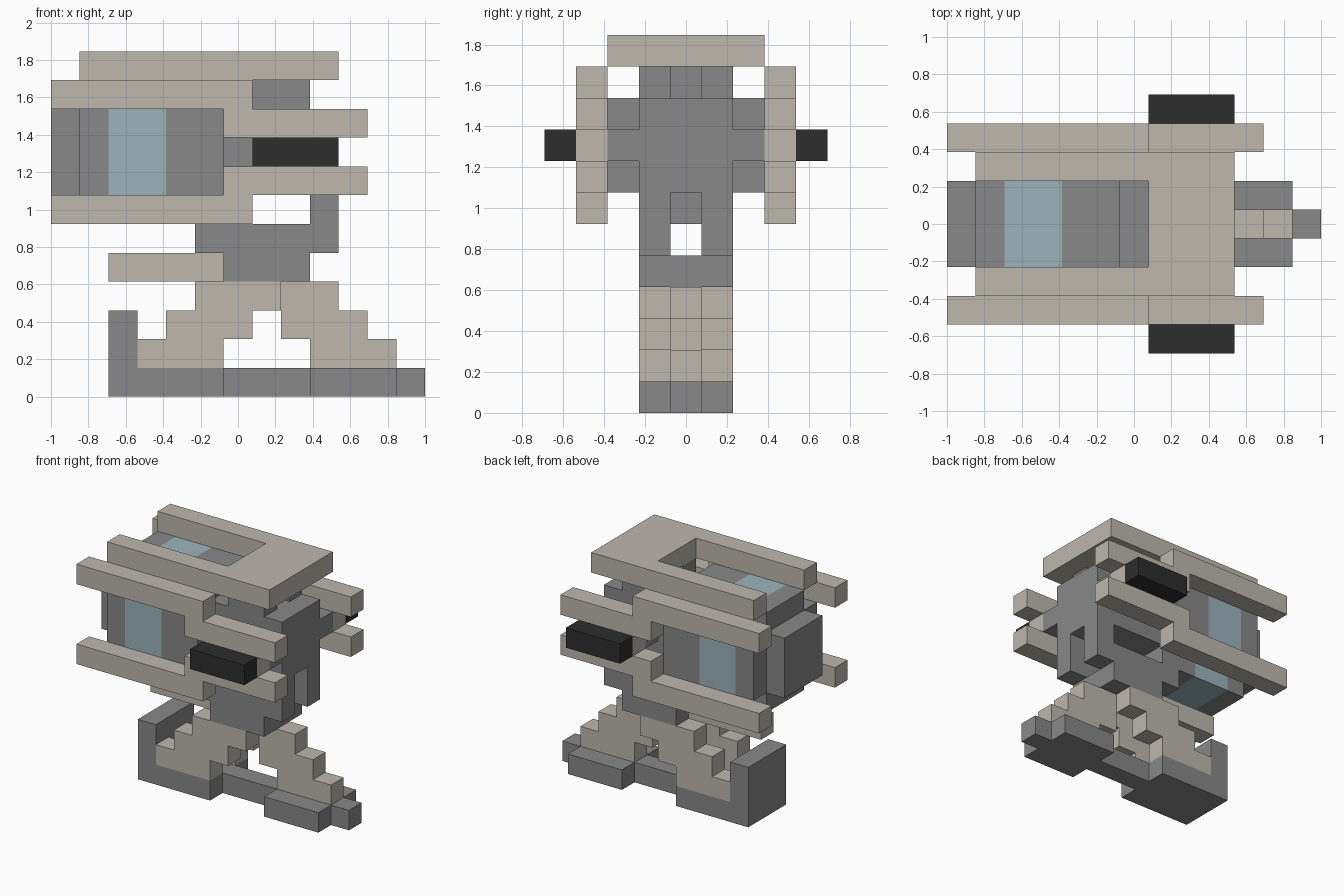
import bpy
import bmesh
from mathutils import Matrix, Vector

U = 2 / 13                      # size of one block
ORIGIN = Vector((6.5, 4.5, 0))  # block coordinates of the model's centre

if "Cube" in bpy.data.objects:
    bpy.data.objects.remove(bpy.data.objects["Cube"], do_unlink=True)


def make_material(name, rgb):
    mat = bpy.data.materials.new(name)
    mat.use_nodes = True
    mat.diffuse_color = (*rgb, 1)
    bsdf = next(n for n in mat.node_tree.nodes if n.type == "BSDF_PRINCIPLED")
    bsdf.inputs["Base Color"].default_value = (*rgb, 1)
    return mat


BEIGE = make_material("warm beige", (0.51, 0.48, 0.43))
GREY = make_material("mid grey", (0.246, 0.246, 0.246))
BLACK = make_material("charcoal", (0.026, 0.026, 0.026))
GLASS = make_material("pale blue glass", (0.33, 0.455, 0.5))


def part(name, mat, *boxes, mirror=False):
    """One object from boxes, each given as three block ranges x, y, z."""
    bm = bmesh.new()
    for box in boxes:
        lo, hi = (Vector(c) for c in zip(*box))
        place = Matrix.Translation(((lo + hi) / 2 - ORIGIN) * U)
        size = Matrix.Diagonal(((hi - lo) * U).to_4d())
        bmesh.ops.create_cube(bm, size=1, matrix=place @ size)
    mesh = bpy.data.meshes.new(name)
    bm.to_mesh(mesh)
    bm.free()
    mesh.materials.append(mat)
    obj = bpy.data.objects.new(name, mesh)
    bpy.context.collection.objects.link(obj)
    if mirror:
        mod = obj.modifiers.new("Mirror", "MIRROR")
        mod.use_axis = (False, True, False)
        mod.use_mirror_merge = False
    return obj


WIDE, MID, SLIM = (2, 7), (3, 6), (4, 5)
SIDE, RAIL, OUTER = (3, 4), (1, 2), (0, 1)

# Cabin: a cross-shaped section with a glass band around it
for name, mat, span in (("cabin_nose_band", GREY, (1, 2)),
                        ("cabin_window", GLASS, (2, 4)),
                        ("cabin_rear_band", GREY, (4, 6))):
    part(name, mat, (span, WIDE, (7, 10)),
         (span, MID, (6, 7)), (span, MID, (10, 11)))
part("nose_plate", GREY, ((0, 1), MID, (7, 10)))

# Engine body behind the cabin, and its struts
part("rear_body", GREY, ((6, 10), MID, (7, 10)))
part("roof_strut", GREY, ((7, 9), SIDE, (10, 11)), mirror=True)
part("side_strut", GREY, ((7, 10), (2, 3), (8, 9)), mirror=True)
part("hip_frame", GREY, ((5, 10), SIDE, (5, 6)), ((9, 10), SIDE, (6, 7)), mirror=True)
part("hip_block", GREY, ((6, 9), MID, (4, 5)))
part("chin_bar", BEIGE, ((2, 6), SLIM, (4, 5)))

# Roof with an open slot over the cabin
part("roof", BEIGE, ((7, 10), WIDE, (11, 12)),
     ((1, 7), (2, 3), (11, 12)), ((1, 7), (6, 7), (11, 12)))

# Side rails and pods
part("side_rail", BEIGE,
     ((0, 7), RAIL, (10, 11)), ((6, 11), RAIL, (9, 10)),
     ((7, 10), RAIL, (8, 9)),
     ((6, 11), RAIL, (7, 8)), ((0, 7), RAIL, (6, 7)), mirror=True)
part("side_pod", BLACK, ((7, 10), OUTER, (8, 9)), mirror=True)

# Stepped legs: a pair towards one end, a single one towards the other
part("paired_leg", BEIGE,
     *[((2 + k, 5 + k), SIDE, (k, k + 1)) for k in (1, 2, 3)], mirror=True)
part("single_leg", BEIGE, ((9, 12), SLIM, (1, 2)),
     ((8, 11), SLIM, (2, 3)), ((8, 10), SLIM, (3, 4)))

# Feet
part("heel_foot", GREY, ((2, 6), MID, (0, 1)), ((2, 3), MID, (1, 3)))
part("foot_link", GREY, ((6, 9), SLIM, (0, 1)))
part("toe_foot", GREY, ((9, 12), MID, (0, 1)), ((12, 13), SLIM, (0, 1)))
